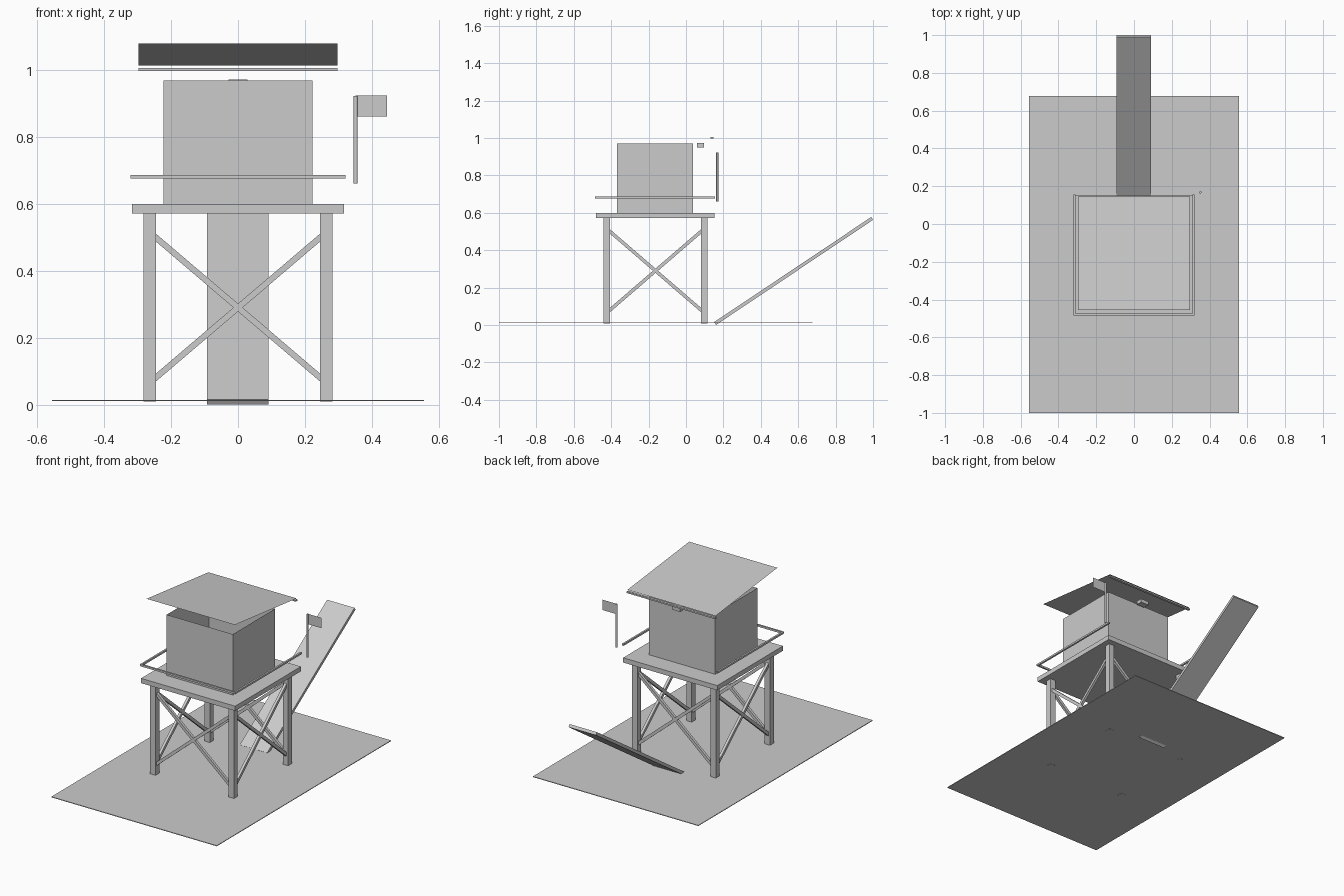
import bpy, bmesh
from math import radians
from mathutils import Vector

if "Cube" in bpy.data.objects:
    bpy.data.objects.remove(bpy.data.objects["Cube"])

GREY = (0.6, 0.6, 0.6, 1)
mat = bpy.data.materials.new("plain grey")
mat.use_nodes = True
mat.diffuse_color = GREY
mat.node_tree.nodes["Principled BSDF"].inputs["Base Color"].default_value = GREY


def finish(bm, name):
    mesh = bpy.data.meshes.new(name)
    bm.to_mesh(mesh)
    bm.free()
    mesh.materials.append(mat)
    obj = bpy.data.objects.new(name, mesh)
    bpy.context.collection.objects.link(obj)
    return obj


def box(name, lo, hi, open_top=False):
    """Axis-aligned box between two corners."""
    lo, hi = Vector(lo), Vector(hi)
    bm = bmesh.new()
    bmesh.ops.create_cube(bm, size=1)
    bmesh.ops.scale(bm, vec=hi - lo, verts=bm.verts)
    bmesh.ops.translate(bm, vec=(lo + hi) / 2, verts=bm.verts)
    if open_top:
        top = [f for f in bm.faces if f.normal.z > 0.9]
        bmesh.ops.delete(bm, geom=top, context='FACES_ONLY')
    return finish(bm, name)


def sheet(name, corners):
    """Single flat panel."""
    bm = bmesh.new()
    bm.faces.new([bm.verts.new(c) for c in corners])
    return finish(bm, name)


def beam(name, a, b, width, thick):
    """Square-ended bar from a to b, kept level across its width."""
    a, b = Vector(a), Vector(b)
    along = (b - a).normalized()
    side = along.cross(Vector((0, 0, 1))).normalized()
    up = side.cross(along)
    bm = bmesh.new()
    bmesh.ops.create_cube(bm, size=1)
    for v in bm.verts:
        x, y, z = v.co
        v.co = (a + b) / 2 + along * x * (b - a).length + side * y * width + up * z * thick
    return finish(bm, name)


# Ground slab
box("ground", (-0.557, -1, 0.01), (0.557, 0.677, 0.014))

# Four square legs
LEG_X, FRONT_Y, BACK_Y, HALF = 0.264, -0.424, 0.098, 0.018
for sx, side in ((-1, "right"), (1, "left")):
    for y, end in ((FRONT_Y, "front"), (BACK_Y, "back")):
        x = sx * LEG_X
        box(f"{end}_{side}_leg", (x - HALF, y - HALF, 0.009), (x + HALF, y + HALF, 0.572))

# Crossed braces on all four sides
LOW, HIGH = 0.065, 0.515
for z0, z1, way in ((LOW, HIGH, "rising"), (HIGH, LOW, "falling")):
    for y, end in ((FRONT_Y, "front"), (BACK_Y, "back")):
        beam(f"{end}_{way}_brace", (-LEG_X, y, z0), (LEG_X, y, z1), 0.016, 0.018)
    for x, side in ((-LEG_X, "right"), (LEG_X, "left")):
        beam(f"{side}_{way}_brace", (x, FRONT_Y, z0), (x, BACK_Y, z1), 0.016, 0.018)

# Platform deck and three-sided railing
box("deck", (-0.317, -0.48, 0.571), (0.317, 0.152, 0.6))
RX, RY, RB, T = 0.316, -0.48, 0.155, 0.011
beam("front_rail", (-RX - T / 2, RY, 0.681), (RX + T / 2, RY, 0.681), T, T)
for x, side in ((-RX, "right"), (RX, "left")):
    beam(f"{side}_rail", (x, RY, 0.681), (x, RB, 0.681), T, T)

# Cabin with open top
box("cabin", (-0.223, -0.368, 0.6), (0.223, 0.038, 0.97), open_top=True)

# Sloping roof panel, with a gutter bar and lamp behind
sheet("roof", [(-0.297, -0.455, 1.08), (0.297, -0.455, 1.08),
               (0.297, 0.14, 1.014), (-0.297, 0.14, 1.014)])
box("gutter", (-0.297, 0.131, 0.997), (0.297, 0.146, 1.006))
box("lamp", (-0.028, 0.058, 0.95), (0.028, 0.097, 0.972))

# Ramp behind the tower
beam("ramp", (-0.001, 0.155, 0.0075), (-0.001, 0.995, 0.5695), 0.184, 0.018)

# Flag on its pole
bm = bmesh.new()
bmesh.ops.create_cone(bm, cap_ends=True, segments=12, radius1=0.006, radius2=0.006, depth=0.262)
bmesh.ops.translate(bm, vec=(0.352, 0.167, 0.792), verts=bm.verts)
pole = finish(bm, "flag_pole")
bpy.context.view_layer.objects.active = pole
pole.select_set(True)
bpy.ops.object.shade_smooth_by_angle(angle=radians(40))
sheet("flag", [(0.352, 0.167, 0.862), (0.445, 0.167, 0.862),
               (0.445, 0.167, 0.925), (0.352, 0.167, 0.925)])
